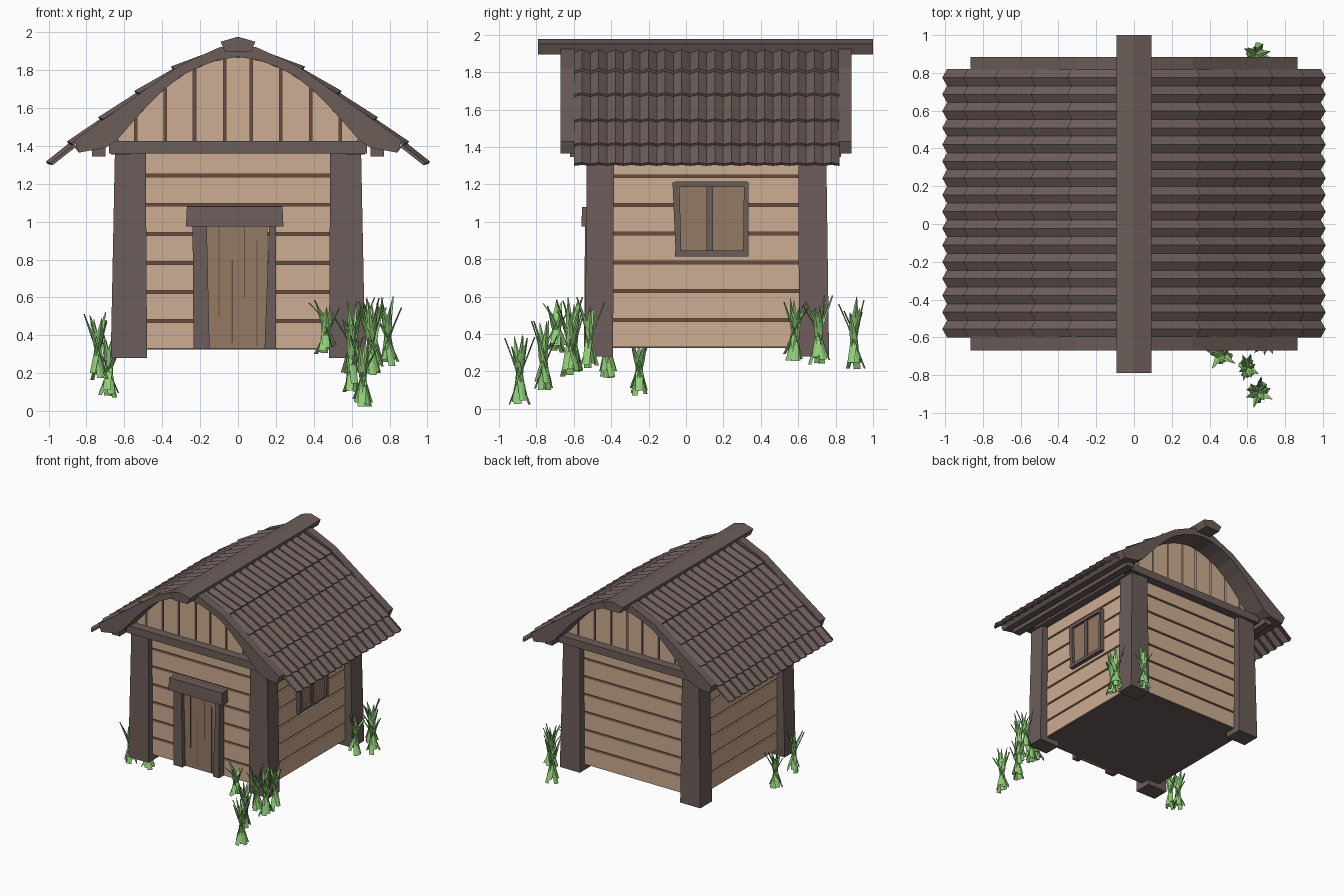
import bpy, math, random
from mathutils import Vector

if "Cube" in bpy.data.objects:
    bpy.data.objects.remove(bpy.data.objects["Cube"])

random.seed(4)


def mat(name, rgb):
    m = bpy.data.materials.new(name)
    lin = [((c / 255 + 0.055) / 1.055) ** 2.4 for c in rgb]
    m.diffuse_color = (*lin, 1)
    m.use_nodes = True
    m.node_tree.nodes["Principled BSDF"].inputs["Base Color"].default_value = m.diffuse_color
    return m


TAN = mat("light_boards", (205, 172, 146))
WOOD = mat("dark_timber", (108, 93, 90))
DOOR = mat("brown_planks", (148, 122, 102))
GROOVE = mat("board_gaps", (104, 76, 60))
GRASS = mat("grass_green", (146, 206, 122))


class Part:
    """Collects prisms into one flat-shaded object."""

    def __init__(self, name, material):
        self.name, self.material, self.v, self.f = name, material, [], []

    def loft(self, a, b):
        """Closed solid between two matching rings of 3D points."""
        n, o = len(a), len(self.v)
        self.v += [tuple(p) for p in a] + [tuple(p) for p in b]
        self.f += [[o + i for i in reversed(range(n))], [o + n + i for i in range(n)]]
        self.f += [[o + i, o + (i + 1) % n, o + n + (i + 1) % n, o + n + i] for i in range(n)]

    def box(self, x0, x1, y0, y1, z0, z1, top=None):
        t = top or (x0, x1, y0, y1)
        ring = lambda r, z: [(r[0], r[2], z), (r[1], r[2], z), (r[1], r[3], z), (r[0], r[3], z)]
        self.loft(ring((x0, x1, y0, y1), z0), ring(t, z1))

    def profile_y(self, pts, y0, y1):
        """Extrude an x-z outline along y."""
        self.loft([(x, y0, z) for x, z in pts], [(x, y1, z) for x, z in pts])

    def done(self):
        import bmesh
        me = bpy.data.meshes.new(self.name)
        me.from_pydata(self.v, [], self.f)
        bm = bmesh.new()
        bm.from_mesh(me)
        bmesh.ops.recalc_face_normals(bm, faces=bm.faces)
        bm.to_mesh(me)
        bm.free()
        me.materials.append(self.material)
        bpy.context.collection.objects.link(bpy.data.objects.new(self.name, me))


def mirrored(half):
    """Half outline from the ridge outward -> left to right line."""
    return [(-x, z) for x, z in reversed(half) if x > 0] + list(half)


# Main dimensions
X, Y0, Y1 = 0.60, -0.48, 0.70
ARCH = [(0, 1.87), (0.1, 1.855), (0.2, 1.82), (0.3, 1.77), (0.4, 1.69), (0.5, 1.59), (0.64, 1.43)]
OUTER = [(0, 1.94), (0.1, 1.92), (0.31, 1.825), (0.865, 1.43)]


def arch_z(x):
    x = abs(x)
    for (xa, za), (xb, zb) in zip(ARCH, ARCH[1:]):
        if x <= xb:
            return za + (zb - za) * (x - xa) / (xb - xa)
    return 1.42


# Wall core, seen in the gaps between boards
core = Part("wall_core", GROOVE)
core.box(-X + 0.014, X - 0.014, Y0 + 0.014, Y1 - 0.014, 0.335, 1.40)
core.profile_y([(-0.64, 1.38)] + mirrored(ARCH) + [(0.64, 1.38)], Y0 + 0.014, Y1 - 0.014)
core.done()

# Horizontal wall boards
boards = Part("wall_boards", TAN)
for i in range(7):
    z0 = 0.33 + i * 0.1535
    z1 = min(z0 + 0.138, 1.40)
    for ya, yb in ((Y0, Y0 + 0.02), (Y1 - 0.02, Y1)):
        boards.box(-X, X, ya, yb, z0, z1)
    for s in (-1, 1):
        boards.box(s * (X - 0.02), s * X, Y0, Y1, z0, z1)
boards.done()

# Vertical gable boards under the arch
gable = Part("gable_boards", TAN)
edges = [-0.64, -0.54, -0.385, -0.23, -0.07, 0.07, 0.225, 0.385, 0.54, 0.64]
for a, b in zip(edges, edges[1:]):
    a, b = a + 0.007, b - 0.007
    top = [(a + (b - a) * k / 3, arch_z(a + (b - a) * k / 3)) for k in range(4)]
    for ya, yb in ((Y0, Y0 + 0.02), (Y1 - 0.02, Y1)):
        gable.profile_y([(a, 1.40)] + top + [(b, 1.40)], ya, yb)
gable.done()

floor = Part("floor", WOOD)
floor.box(-X + 0.01, X - 0.01, Y0 + 0.01, Y1 - 0.01, 0.325, 0.345)
floor.done()

# Tapered corner posts
posts = Part("corner_posts", WOOD)
for s in (-1, 1):
    posts.box(s * 0.48, s * 0.672, -0.54, -0.39, 0.28, 1.37, (s * 0.487, s * 0.65, -0.53, -0.385))
    posts.box(s * 0.48, s * 0.672, 0.605, 0.765, 0.28, 1.37, (s * 0.487, s * 0.65, 0.60, 0.75))
posts.done()

# Beams around the top of the walls, and eave purlins
beams = Part("top_beams", WOOD)
for ya, yb in ((-0.555, -0.46), (0.68, 0.775)):
    beams.box(-0.68, 0.68, ya, yb, 1.36, 1.425)
for s in (-1, 1):
    beams.box(s * 0.57, s * 0.67, -0.54, 0.76, 1.355, 1.42)
    beams.box(s * 0.70, s * 0.77, -0.62, 0.83, 1.345, 1.40)
beams.done()

# Arched barge boards at both ends and the thinner roof deck between them
barge = Part("barge_boards", WOOD)
inner = ARCH + [(0.70, 1.39), (0.84, 1.365)]
for s in (-1, 1):
    ring = [(s * x, z) for x, z in OUTER + inner[::-1]]
    for ya, yb in ((-0.67, -0.595), (0.815, 0.885)):
        barge.profile_y(ring, ya, yb)
barge.done()
deck = Part("roof_deck", WOOD)
for s in (-1, 1):
    low = [(s * x, z - 0.035) for x, z in OUTER]
    deck.profile_y(low + [(s * x, z) for x, z in inner[::-1]], -0.60, 0.82)
deck.done()

# Roof tiles: chevron-section strips, overlapping row by row
tiles = Part("roof_tiles", WOOD)
PATH = [(0.06, 1.905), (0.32, 1.795), (0.51, 1.672), (0.70, 1.535), (0.865, 1.408), (0.975, 1.305)]
COLS = 16
W = 1.42 / COLS
for s in (-1, 1):
    for (xa, za), (xb, zb) in zip(PATH, PATH[1:]):
        d = Vector((xb - xa, zb - za)).normalized()
        n = Vector((-d.y, d.x))
        for c in range(COLS):
            y = -0.60 + c * W
            rings = []
            for (px, pz), lift, out in (((xa, za), 0.0, 0.0), ((xb, zb), 0.014, 0.014)):
                ring = []
                for yy, h, e in ((0, 0, 0), (W / 2, 0.022, out), (W, 0, 0),
                                 (W, -0.016, 0), (W / 2, 0.004, out), (0, -0.016, 0)):
                    q = Vector((px, pz)) + n * (lift + h) + d * (e + out * 0.5)
                    ring.append((s * q.x, y + yy, q.y))
                rings.append(ring)
            tiles.loft(*rings)
tiles.done()

# Ridge log along the top
ridge = Part("ridge_beam", WOOD)
ridge.profile_y([(0, 1.977), (0.092, 1.95), (0.068, 1.895), (-0.068, 1.895), (-0.092, 1.95)], -0.79, 1.0)
ridge.done()

# Door with crooked frame
door = Part("door", DOOR)
door.box(-0.175, 0.155, -0.505, Y0 + 0.01, 0.33, 1.0)
door.done()
cracks = Part("door_cracks", GROOVE)
for x, z0, z1 in ((-0.10, 0.5, 0.98), (-0.03, 0.36, 0.8), (0.035, 0.6, 0.98), (0.10, 0.34, 0.9)):
    cracks.box(x - 0.003, x + 0.003, -0.508, -0.50, z0, z1)
cracks.done()
frame = Part("door_frame", WOOD)
frame.box(-0.235, -0.15, -0.545, Y0, 0.33, 0.99, (-0.24, -0.165, -0.54, Y0))
frame.box(0.14, 0.20, -0.545, Y0, 0.33, 0.99, (0.165, 0.20, -0.54, Y0))
frame.box(-0.275, 0.24, -0.56, Y0, 0.975, 1.08, (-0.27, 0.235, -0.555, Y0))
frame.done()

# Window on the right wall
pane = Part("window_shutters", DOOR)
pane.box(X - 0.01, X + 0.012, -0.05, 0.31, 0.84, 1.20)
pane.done()
wf = Part("window_frame", WOOD)
wf.box(X - 0.01, 0.635, -0.055, -0.025, 0.82, 1.21, (X - 0.01, 0.635, -0.072, -0.035))
wf.box(X - 0.01, 0.635, 0.305, 0.333, 0.82, 1.21, (X - 0.01, 0.635, 0.31, 0.333))
wf.box(X - 0.01, 0.625, 0.11, 0.145, 0.83, 1.20)
wf.box(X - 0.01, 0.635, -0.06, 0.333, 0.815, 0.845)
wf.box(X - 0.01, 0.635, -0.06, 0.325, 1.185, 1.215)
wf.done()

# Grass tufts: (x, y, base z, height, blades), each a bunch of crossing blades
TUFTS = {
    "grass_front_left": [(-0.74, -0.42, 0.16, 0.37, 8), (-0.68, -0.25, 0.07, 0.34, 8)],
    "grass_front_right": [(0.46, -0.69, 0.30, 0.29, 8), (0.60, -0.60, 0.18, 0.40, 8),
                          (0.70, -0.62, 0.17, 0.43, 9), (0.60, -0.76, 0.10, 0.38, 8),
                          (0.66, -0.89, 0.02, 0.38, 9), (0.72, -0.52, 0.2, 0.4, 5)],
    "grass_back_right": [(0.72, 0.58, 0.25, 0.36, 7), (0.79, 0.71, 0.23, 0.38, 8),
                         (0.65, 0.90, 0.20, 0.40, 8)],
}
for name, tufts in TUFTS.items():
    g = Part(name, GRASS)
    for x, y, z, h, count in tufts:
        for i in range(count):
            t = 2 * math.pi * (i + random.random() * 0.7) / count
            lean = Vector((math.cos(t), math.sin(t), 0))
            side = Vector((-lean.y, lean.x, 0)) * 0.02
            r, hh = random.uniform(0.035, 0.075), h * random.uniform(0.75, 1)
            base = Vector((x, y, z + random.uniform(0, 0.05))) - lean * r * 0.8
            mid = base + lean * r * 1.2 + Vector((0, 0, hh * 0.6))
            tip = Vector((x, y, z + hh)) + lean * r * 1.2
            k = lean * 0.004
            section = lambda p, w: [p - side * w, p + k, p + side * w, p - k]
            g.loft(section(base, 1), section(mid, 0.95))
            g.loft(section(mid, 0.95), section(tip, 0.08))
    g.done()
